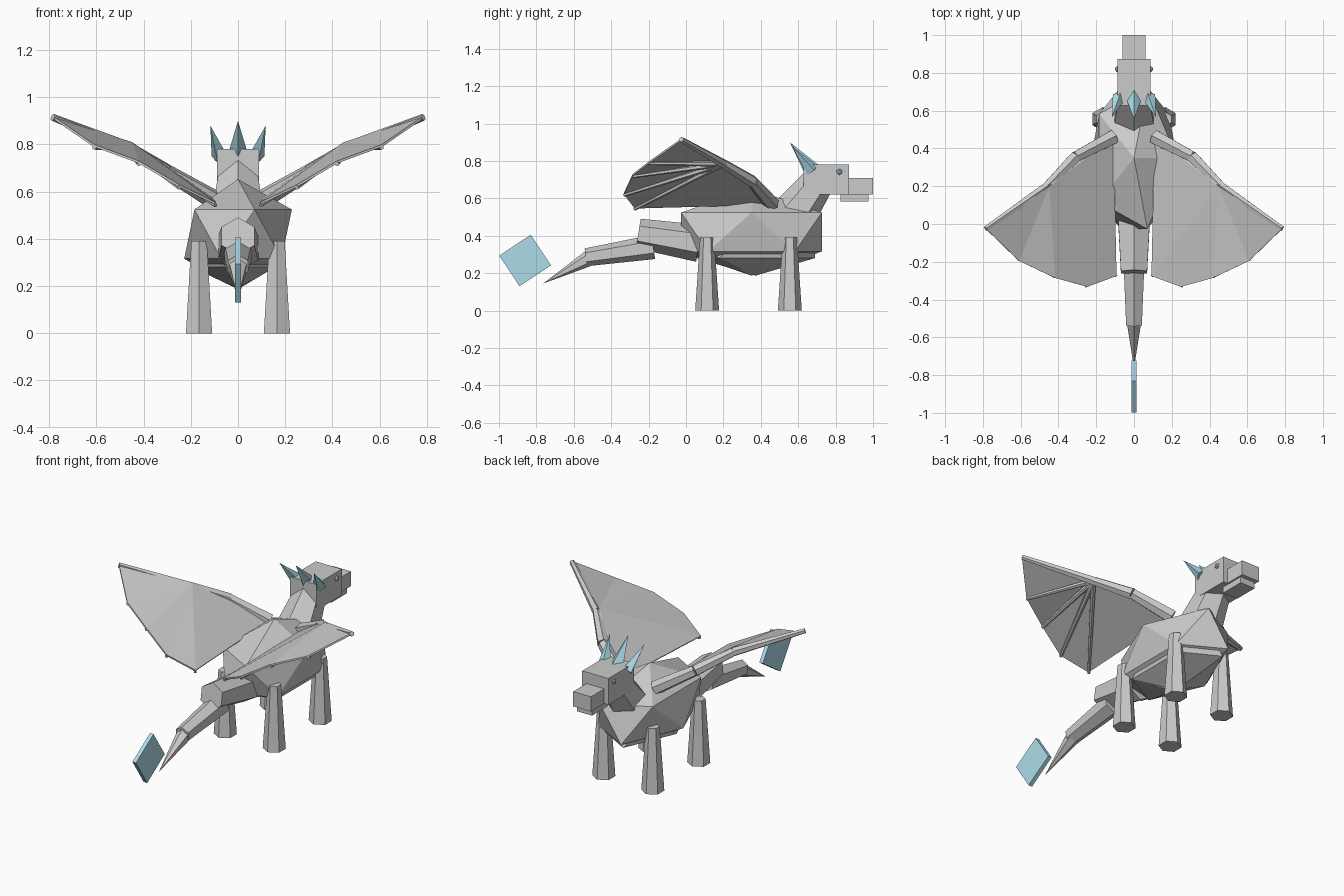
import bpy, bmesh, math
from mathutils import Vector, Matrix

if "Cube" in bpy.data.objects:
    bpy.data.objects.remove(bpy.data.objects["Cube"])

blue = bpy.data.materials.new("pale_blue")
blue.diffuse_color = (0.42, 0.72, 0.82, 1)
blue.use_nodes = True
blue.node_tree.nodes["Principled BSDF"].inputs["Base Color"].default_value = blue.diffuse_color


def finish(name, bm, mat=None):
    bmesh.ops.recalc_face_normals(bm, faces=bm.faces)
    me = bpy.data.meshes.new(name)
    bm.to_mesh(me)
    bm.free()
    ob = bpy.data.objects.new(name, me)
    bpy.context.collection.objects.link(ob)
    if mat:
        me.materials.append(mat)
    return ob


def tube(name, p1, p2, r1, r2, n=6, mat=None):
    """Tapered prism from p1 to p2."""
    a, b = Vector(p1), Vector(p2)
    d = b - a
    rot = Matrix() if d.xy.length < 1e-5 else d.to_track_quat('Z', 'Y').to_matrix().to_4x4()
    bm = bmesh.new()
    bmesh.ops.create_cone(bm, cap_ends=True, segments=n, radius1=r1, radius2=r2,
                          depth=d.length, matrix=Matrix.Translation((a + b) / 2) @ rot)
    if r2 == 0:
        bmesh.ops.remove_doubles(bm, verts=bm.verts, dist=1e-5)
    return finish(name, bm, mat)


def box(name, center, size, angle=0, mat=None):
    bm = bmesh.new()
    m = Matrix.Translation(center) @ Matrix.Rotation(angle, 4, 'X') @ Matrix.Diagonal((*size, 1))
    bmesh.ops.create_cube(bm, size=1, matrix=m)
    return finish(name, bm, mat)


def ico(name, center, radii, mat=None):
    bm = bmesh.new()
    m = Matrix.Translation(center) @ Matrix.Diagonal((*radii, 1))
    bmesh.ops.create_icosphere(bm, subdivisions=1, radius=1, matrix=m)
    return finish(name, bm, mat)


# Body and belly
ico("body", (0, 0.35, 0.42), (0.255, 0.442, 0.233))
ico("belly", (0, 0.372, 0.357), (0.22, 0.374, 0.17))

# Neck and head
tube("neck", (0, 0.56, 0.49), (0, 0.70, 0.68), 0.125, 0.09)
box("head", (0, 0.75, 0.70), (0.176, 0.245, 0.16))
box("snout", (0, 0.925, 0.665), (0.12, 0.15, 0.09))
box("lower_jaw", (0, 0.90, 0.603), (0.10, 0.15, 0.04))

# Horns and eyes
tube("center_horn", (0, 0.675, 0.75), (0, 0.555, 0.90), 0.045, 0, 4, blue)
for s in (-1, 1):
    tube("side_horn", (s * 0.078, 0.675, 0.75), (s * 0.117, 0.565, 0.88), 0.036, 0, 4, blue)
    ico("eye", (s * 0.085, 0.82, 0.742), (0.018, 0.018, 0.018), blue)

# Legs
for s in (-1, 1):
    for label, y in (("back_leg", 0.113), ("front_leg", 0.555)):
        tube(label, (s * 0.165, y, 0), (s * 0.165, y, 0.39), 0.064, 0.038)

# Tail and fin
tube("tail_base", (0, 0.07, 0.36), (0, -0.255, 0.412), 0.10, 0.08)
tube("tail_middle", (0, -0.175, 0.34), (0, -0.535, 0.285), 0.065, 0.048)
tube("tail_tip", (0, -0.50, 0.29), (0, -0.763, 0.145), 0.046, 0)
box("tail_fin", (0, -0.86, 0.268), (0.024, 0.202, 0.196), math.radians(33.5), blue)

# Wings: shoulder, elbow, wrist, tip and finger ends
S, E, W = (0.11, 0.46, 0.57), (0.31, 0.355, 0.69), (0.46, 0.20, 0.785)
T = [(0.785, -0.025, 0.915), (0.61, -0.195, 0.795), (0.42, -0.285, 0.725),
     (0.25, -0.332, 0.625), (0.095, -0.275, 0.55)]
bm = bmesh.new()
hub = bm.verts.new((0.45, 0.20, 0.805))
rim = [bm.verts.new(p) for p in T + [S, E]]
for a, b in zip(rim, rim[1:]):
    bm.faces.new((hub, a, b))
wing = finish("wing_membranes", bm)
sol = wing.modifiers.new("thickness", 'SOLIDIFY')
sol.thickness = 0.01
sol.offset = 0
mir = wing.modifiers.new("mirror", 'MIRROR')
mir.use_clip = False
mir.use_mirror_merge = False


def side(p, s):
    return (p[0] * s, p[1], p[2])


# Wing bones
for s in (-1, 1):
    tube("upper_arm", side(S, s), side(E, s), 0.042, 0.032)
    tube("forearm", side(E, s), side(W, s), 0.034, 0.026)
    tube("leading_finger", side(W, s), side(T[0], s), 0.026, 0.015)
    for p in T[1:]:
        q = (p[0], p[1], p[2] - 0.008)
        tube("wing_finger", side(W, s), side(q, s), 0.016, 0.009)
